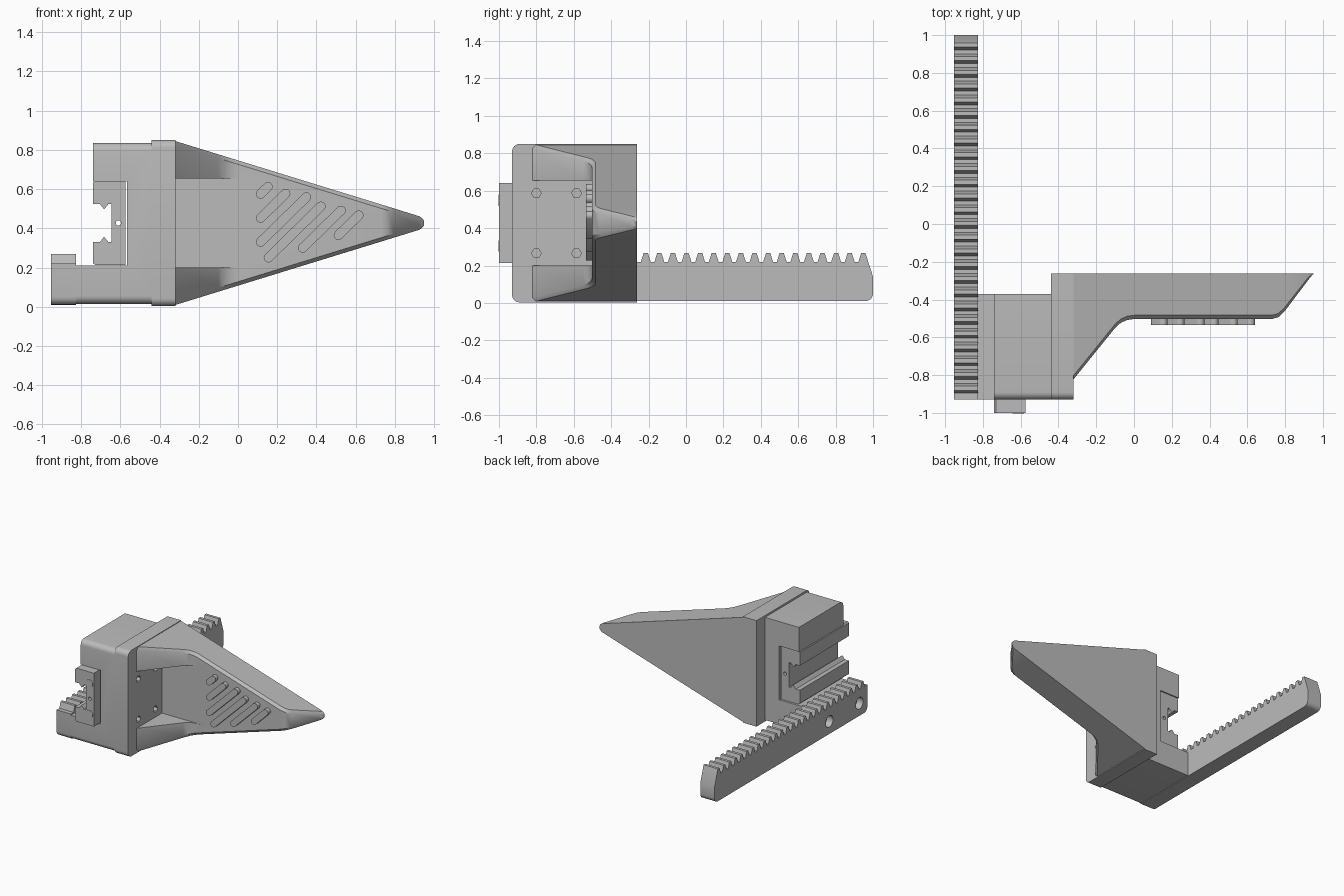
import bpy, bmesh, math

cube = bpy.data.objects.get("Cube")
if cube:
    bpy.data.objects.remove(cube)

grey = bpy.data.materials.new("plain grey")
grey.use_nodes = True
GREY = (0.5, 0.5, 0.5, 1)
grey.diffuse_color = GREY
grey.node_tree.nodes["Principled BSDF"].inputs["Base Color"].default_value = GREY

AXES = {"x": lambda u, v, w: (w, u, v),   # profile in y, z
        "y": lambda u, v, w: (u, w, v)}   # profile in x, z


def loft(name, rings):
    """Skin equal-length closed rings of points and cap both ends."""
    bm = bmesh.new()
    rows = [[bm.verts.new(p) for p in ring] for ring in rings]
    n = len(rows[0])
    for a, b in zip(rows, rows[1:]):
        for i in range(n):
            j = (i + 1) % n
            bm.faces.new((a[i], a[j], b[j], b[i]))
    bm.faces.new(rows[0])
    bm.faces.new(rows[-1])
    bmesh.ops.recalc_face_normals(bm, faces=bm.faces)
    me = bpy.data.meshes.new(name)
    bm.to_mesh(me)
    bm.free()
    me.materials.append(grey)
    ob = bpy.data.objects.new(name, me)
    bpy.context.collection.objects.link(ob)
    return ob


def prism(name, profile, axis, lo, hi):
    put = AXES[axis]
    return loft(name, [[put(u, v, w) for u, v in profile] for w in (lo, hi)])


def rect(u0, u1, v0, v1):
    return [(u0, v0), (u1, v0), (u1, v1), (u0, v1)]


def arc(u, v, r, a0, a1, n):
    angles = [math.radians(a0 + (a1 - a0) * i / n) for i in range(n + 1)]
    return [(u + r * math.cos(a), v + r * math.sin(a)) for a in angles]


def circle(u, v, r, n=24):
    return arc(u, v, r, 0, 360, n)[:-1]


def cut(ob, cutters):
    """Subtract the cutters, bake the result and remove them."""
    for c in cutters:
        mod = ob.modifiers.new("cut", "BOOLEAN")
        mod.operation, mod.solver, mod.object = "DIFFERENCE", "EXACT", c
    bpy.context.view_layer.update()
    deps = bpy.context.evaluated_depsgraph_get()
    me = bpy.data.meshes.new_from_object(ob.evaluated_get(deps))
    ob.modifiers.clear()
    ob.data = me
    for c in cutters:
        bpy.data.objects.remove(c)


def rounded_front(y0, y1, z0, z1, r=0.04):
    return ([(y1, z0), (y1, z1)] + arc(y0 + r, z1 - r, r, 90, 180, 6)
            + arc(y0 + r, z0 + r, r, 180, 270, 6))


parts = []

# Toothed rack with a rounded, slanted rear end
PITCH, TEETH = 0.0727, 26
outline = [(-0.93, 0.22), (-0.93, 0.05)]
outline += arc(-0.89, 0.05, 0.04, 180, 270, 5)[1:]
outline += arc(0.96, 0.05, 0.04, 270, 360, 5) + [(1.0, 0.14)]
for i in range(TEETH):
    y = 0.948 - i * PITCH
    if i:
        outline.append((y + 0.026, 0.22))
    outline += [(y + 0.011, 0.268), (y - 0.011, 0.268), (y - 0.026, 0.22)]
rack = prism("rack", outline, "x", -0.953, -0.827)
holes = []
for y in (-0.45, -0.83):
    holes.append(prism("cutter", circle(y, 0.11, 0.046), "x", -1, -0.9))
    holes.append(prism("cutter", circle(y, 0.11, 0.026), "x", -0.92, -0.84))
cut(rack, holes)
parts.append(rack)

# Bracket with low arm and side slot
bracket = prism("bracket", rounded_front(-0.93, -0.37, 0.015, 0.835), "x", -0.827, -0.44)
slot = [(-0.9, 0.21), (-0.565, 0.21), (-0.565, 0.64), (-0.74, 0.64), (-0.74, 0.9), (-0.9, 0.9)]
cut(bracket, [prism("cutter", slot, "y", -1.2, 0)])
parts.append(bracket)

# Mounting plate with four bolt holes
plate = prism("mounting_plate", rounded_front(-0.93, -0.262, 0.003, 0.85), "x", -0.44, -0.32)
cut(plate, [prism("cutter", circle(y, z, 0.026, 6), "x", -0.35, -0.2)
            for y in (-0.8, -0.585) for z in (0.265, 0.587)])
parts.append(plate)

# Linear guide carriage: mirrored half profile with a ridged channel
MID = 0.427
half = [(-0.575, 0.213), (-0.73, 0.213), (-0.74, 0.204), (-0.74, 0.098), (-0.705, 0.098),
        (-0.683, 0.07), (-0.66, 0.098), (-0.645, 0.098)]
profile = [(x, MID + d) for x, d in half] + [(x, MID - d) for x, d in reversed(half)]
carriage = prism("carriage", profile, "y", -1.0, -0.38)
cut(carriage, [prism("cutter", circle(-0.61, MID, 0.013, 16), "y", -1.1, 0)])
parts.append(carriage)
for side, d in (("upper", 0.122), ("lower", -0.122)):
    parts.append(prism(side + "_carriage_cap", circle(-0.613, MID + d, 0.03),
                       "y", -1.003, -0.99))

# Tapered finger: stations of x and front y, chamfered along the front rim
stations = [(-0.32, -0.822), (-0.1, -0.55), (-0.07, -0.523), (-0.035, -0.508), (0, -0.503),
            (0.73, -0.503), (0.765, -0.493), (0.795, -0.465), (0.926, -0.292),
            (0.94, -0.275), (0.949, -0.266)]
BACK = -0.262
rings = []
for x, front in stations:
    h = 0.418 - (x + 0.32) * 0.308
    if x > 0.93:
        h *= 0.8 if x < 0.945 else 0.4
    c = min(0.02, h * 0.4, (BACK - front) * 0.5)
    rings.append([(x, BACK, MID - h), (x, BACK, MID + h), (x, front + c, MID + h),
                  (x, front, MID + h - c), (x, front, MID - h + c), (x, front + c, MID - h)])
finger = loft("finger", rings)
cut(finger, [prism("cutter", rect(-0.4, 0.03, 0.2, 0.655), "y", -1.2, -0.502)])
parts.append(finger)

# Diagonal grip ridges: start x, start z, run
grips = [(0.115, 0.575, 0.038), (0.115, 0.452, 0.128), (0.115, 0.33, 0.234),
         (0.155, 0.25, 0.268), (0.33, 0.3, 0.195), (0.512, 0.365, 0.104)]
for i, (x, z, run) in enumerate(grips):
    pill = arc(x + run, z + run * 0.98, 0.024, -45, 135, 8) + arc(x, z, 0.024, 135, 315, 8)
    parts.append(prism("grip_ridge_%d" % (i + 1), pill, "y", -0.535, -0.49))

# Smooth rounded areas, keep edges sharp
bpy.ops.object.select_all(action="DESELECT")
for ob in parts:
    ob.select_set(True)
bpy.context.view_layer.objects.active = parts[0]
bpy.ops.object.shade_smooth_by_angle(angle=math.radians(30))
